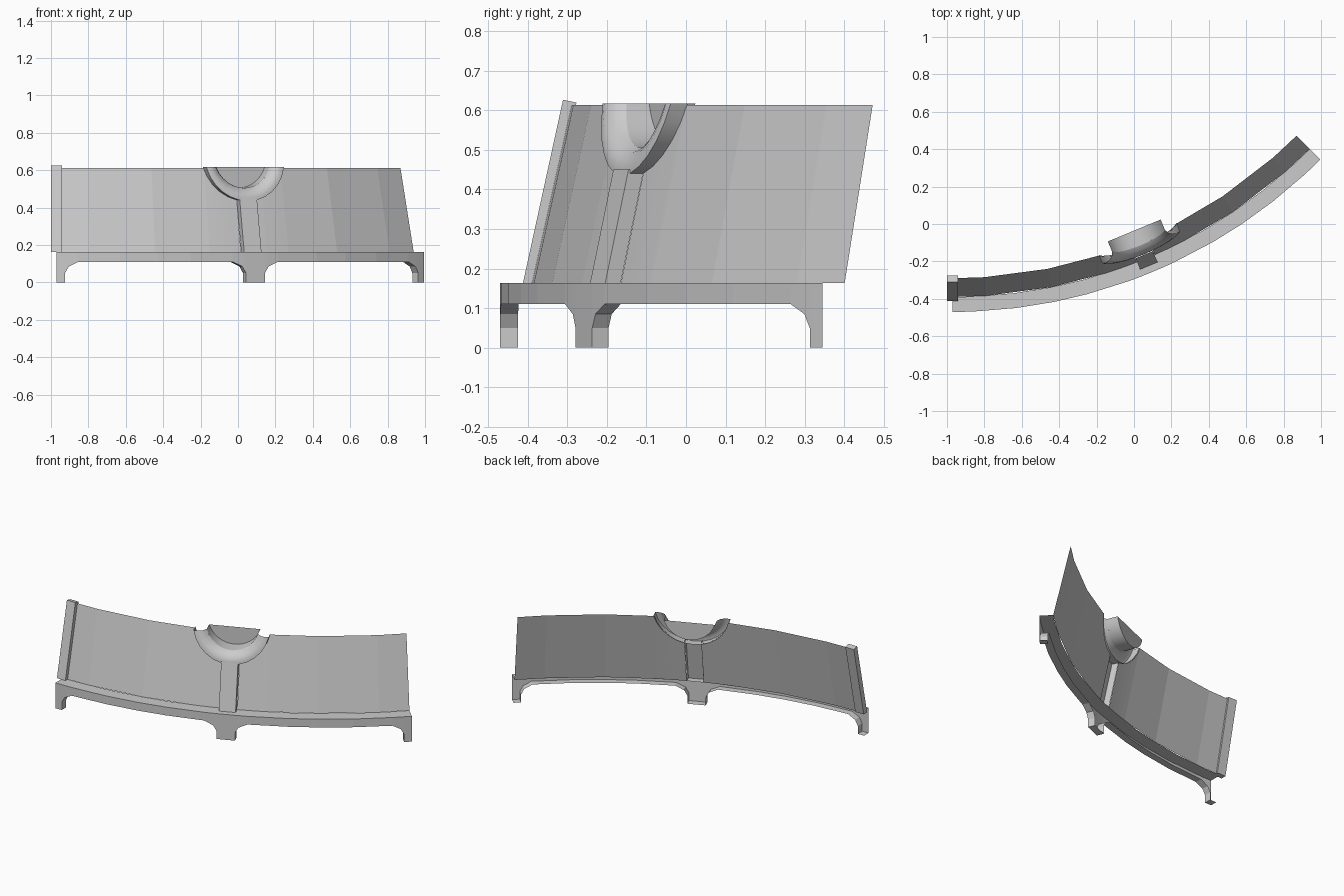
import bpy, bmesh, math

if "Cube" in bpy.data.objects:
    bpy.data.objects.remove(bpy.data.objects["Cube"])

CX, CY = -0.97, 2.31            # centre of the curved wall
SWEEP = math.pi / 4
MID = SWEEP / 2
R_FRONT, R_LOW, R_HIGH = 2.78, 2.70, 2.60
Z_BASE, Z_TOP = 0.163, 0.613
RING_Z, RING_R = 0.665, 0.23    # ring circle centre height and outer radius


def arc(r, a, z):
    return (CX + r * math.sin(a), CY - r * math.cos(a), z)


def flat(u, r, z, a=MID):
    """Point in the flat frame at angle a: u sideways, r outward."""
    c, s = math.cos(a), math.sin(a)
    return (CX + r * s + u * c, CY - r * c + u * s, z)


def wall_r(z):
    return R_LOW + (R_HIGH - R_LOW) * (z - Z_BASE) / (Z_TOP - Z_BASE)


def finish(name, bm, smooth=None):
    bmesh.ops.remove_doubles(bm, verts=bm.verts, dist=1e-5)
    me = bpy.data.meshes.new(name)
    bm.to_mesh(me)
    bm.free()
    ob = bpy.data.objects.new(name, me)
    bpy.context.collection.objects.link(ob)
    if smooth:
        bpy.ops.object.select_all(action='DESELECT')
        ob.select_set(True)
        bpy.context.view_layer.objects.active = ob
        bpy.ops.object.shade_smooth_by_angle(angle=math.radians(smooth))
    return ob


def loft(bm, rows):
    rows = [[bm.verts.new(p) for p in row] for row in rows]
    for a, b in zip(rows, rows[1:]):
        for i in range(len(a) - 1):
            if all((p.co - q.co).length > 1e-6 for p, q in
                   ((a[i], a[i + 1]), (b[i], b[i + 1]), (a[i], b[i]))):
                bm.faces.new((a[i], a[i + 1], b[i + 1], b[i]))


# curved base: front skirt with three feet, underside and ledge
half = [(0, 0), (0.045, 0), (0.045, 0.05), (0.065, 0.085), (0.115, 0.11)]
foot = [(0.055, 0), (0.055, 0.05), (0.075, 0.085), (0.13, 0.11)]
path = [(s / R_FRONT, z) for s, z in half]
path += [(math.radians(d), 0.11) for d in (7, 11.25, 15)]
path += [(MID - s / R_FRONT, z) for s, z in reversed(foot)]
path += [(SWEEP - a, z) for a, z in reversed(path)]
bm = bmesh.new()
loft(bm, [[arc(R_FRONT, a, z) for a, z in path],
          [arc(R_FRONT - 0.045, a, z) for a, z in path]])
for (a, z), (b, w) in zip(path, path[1:]):
    if b - a > 1e-6:
        bm.faces.new([bm.verts.new(p) for p in (
            arc(R_FRONT, a, z), arc(R_FRONT, b, w),
            arc(R_FRONT, b, Z_BASE), arc(R_FRONT, a, Z_BASE))])
angles = []
for a, _ in path:
    if not angles or a - angles[-1] > 1e-6:
        angles.append(a)
loft(bm, [[arc(R_FRONT, a, Z_BASE) for a in angles],
          [arc(R_LOW, a, Z_BASE) for a in angles]])
finish("footed_base", bm)

# leaning wall halves, cut away around the ring and pillar
for side, name in ((-1, "left_wall"), (1, "right_wall")):
    cols = [(MID - math.radians(d), Z_TOP) for d in (0, 3.75, 11.25)]
    u_end = math.sqrt(RING_R ** 2 - (RING_Z - Z_TOP) ** 2)
    for u in (u_end, 0.21, 0.18, 0.14, 0.1, 0.05):
        z = RING_Z - math.sqrt(RING_R ** 2 - u ** 2)
        cols.append((math.atan(u / 2.64), z))
    cols[:3] = [(SWEEP / 2 - math.radians(d), Z_TOP) for d in (0, 3.75, 11.25)]
    bm = bmesh.new()
    loft(bm, [[arc(R_LOW, MID + side * a, Z_BASE) for a, _ in cols],
              [arc(wall_r(z), MID + side * a, z) for a, z in cols]])
    if side < 0:
        bmesh.ops.reverse_faces(bm, faces=bm.faces)
    finish(name, bm)

# central pillar: open-backed channel
bm = bmesh.new()
section = [(-0.05, 0), (-0.05, 0.042), (0.05, 0.042), (0.05, 0)]
loft(bm, [[flat(u, wall_r(z) + d, z) for u, d in section]
          for z in (Z_BASE, 0.45)])
finish("pillar", bm)


def ring_rows(profile, steps):
    """Arc rows (radius, offset from leaning wall) cut level at the wall top."""
    rows = []
    for r, d in profile:
        end = math.acos((RING_Z - Z_TOP - 0.004) / r)
        row = []
        for i in range(steps + 1):
            t = end * (2 * i / steps - 1)
            z = RING_Z - r * math.cos(t)
            row.append(flat(r * math.sin(t), wall_r(z) + d, z))
        rows.append(row)
    return rows


# rounded half ring
bm = bmesh.new()
loft(bm, ring_rows([(0.23, -0.012), (0.23, 0.036), (0.21, 0.04),
                    (0.19, 0.034), (0.172, 0.022), (0.16, 0.0)], 12))
finish("half_ring", bm, 40)

# recess: open-topped tunnel with a flat back
bm = bmesh.new()
front = ring_rows([(0.16, 0.0)], 16)[0]
end = math.acos((RING_Z - Z_TOP - 0.004) / 0.16)
ts = [end * (i / 8 - 1) for i in range(17)]
back = [flat(0.16 * math.sin(t), 2.538, RING_Z - 0.16 * math.cos(t)) for t in ts]
loft(bm, [front, back])
bm.faces.new([bm.verts.new(p) for p in back])
finish("recess", bm, 40)

# leaning end post
bm = bmesh.new()
section = [(-0.03, -0.012), (-0.03, 0.022), (0.03, 0.022), (0.03, -0.012),
           (-0.03, -0.012)]
loft(bm, [[flat(u, wall_r(z) + d, z + lift * (d + 0.012), 0) for u, d in section]
          for z, lift in ((Z_BASE, 0), (0.619, 0.22))])
bmesh.ops.remove_doubles(bm, verts=bm.verts, dist=1e-5)
bmesh.ops.holes_fill(bm, edges=bm.edges, sides=4)
bmesh.ops.recalc_face_normals(bm, faces=bm.faces)
finish("end_post", bm)
